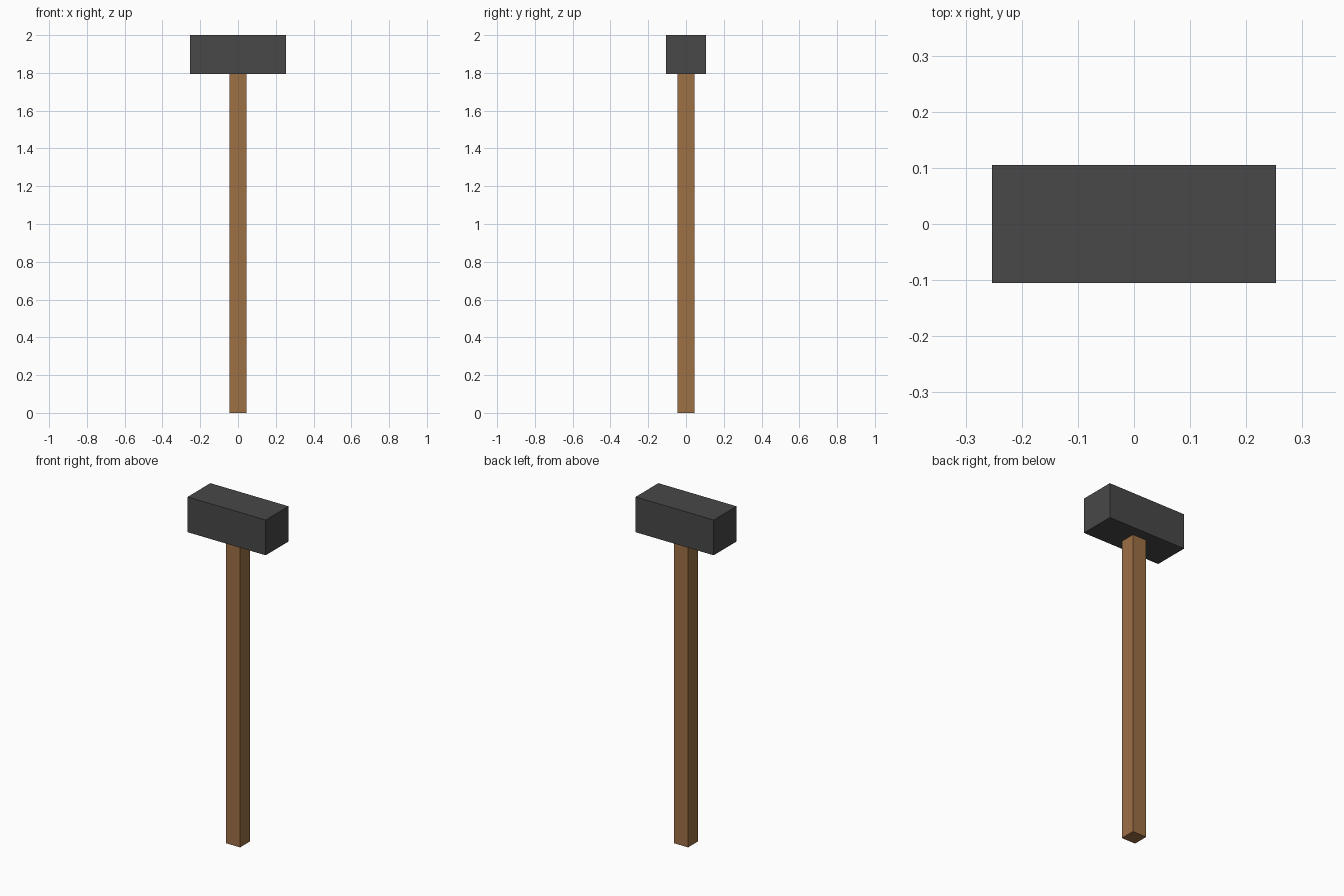
import bpy

if "Cube" in bpy.data.objects:
    bpy.data.objects.remove(bpy.data.objects["Cube"])


def box(name, size, z_min, material):
    """Flat-faced box centred on the z axis, standing at z_min."""
    bpy.ops.mesh.primitive_cube_add(size=1, location=(0, 0, z_min + size[2] / 2))
    obj = bpy.context.object
    obj.name = name
    obj.scale = size
    bpy.ops.object.transform_apply(location=False, rotation=False, scale=True)
    obj.data.materials.append(material)
    return obj


def colour(name, rgb):
    mat = bpy.data.materials.new(name)
    mat.diffuse_color = (*rgb, 1)
    mat.use_nodes = True
    mat.node_tree.nodes["Principled BSDF"].inputs["Base Color"].default_value = mat.diffuse_color
    return mat


wood = colour("wood", (0.34, 0.16, 0.06))
iron = colour("dark_iron", (0.065, 0.065, 0.065))

HEAD_HEIGHT = 0.207
HEAD_BOTTOM = 2.0 - HEAD_HEIGHT

# Square wooden shaft, ending at the underside of the head
box("handle", (0.09, 0.09, HEAD_BOTTOM), 0, wood)

# Heavy rectangular striking block
box("head", (0.507, 0.211, HEAD_HEIGHT), HEAD_BOTTOM, iron)
